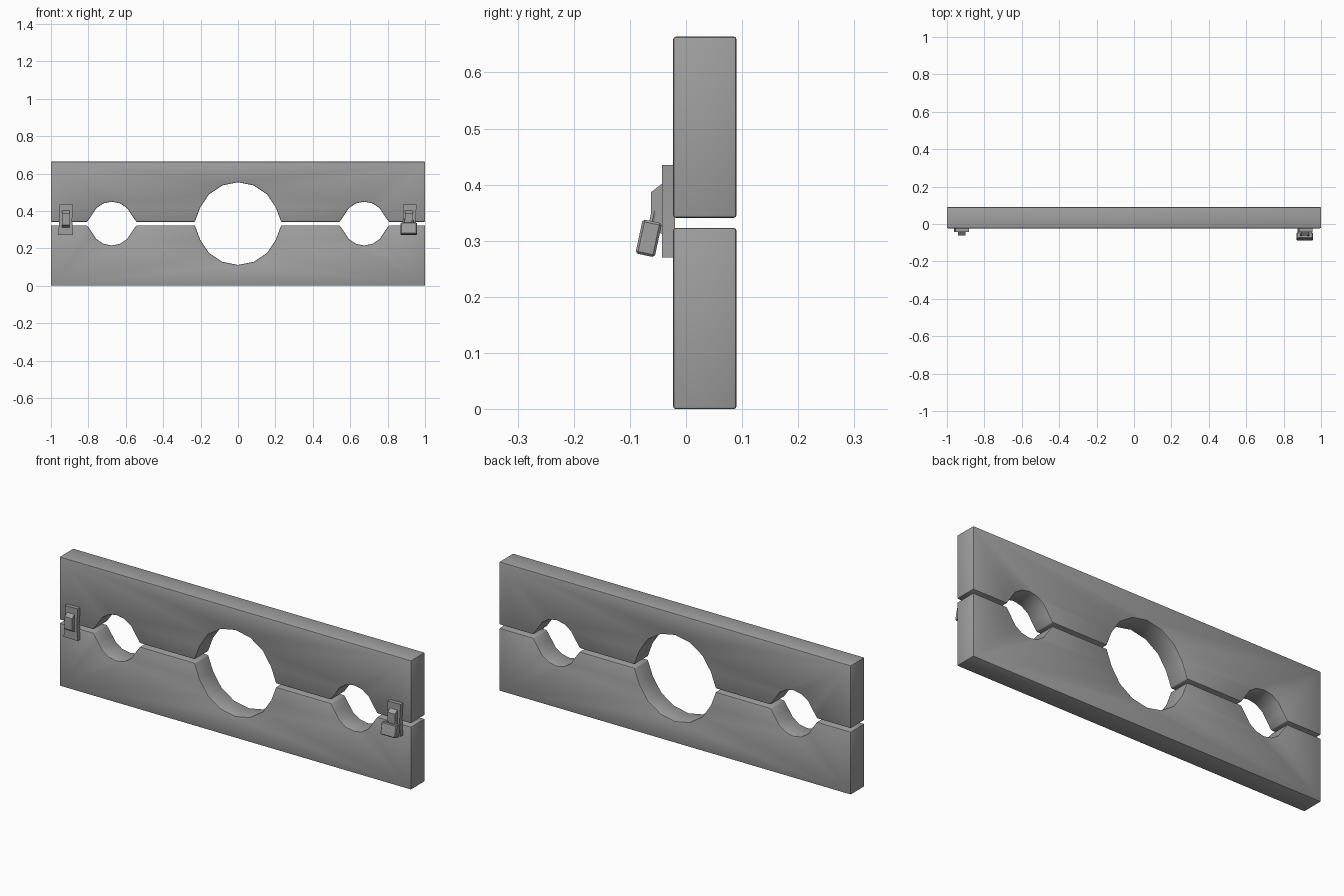
import bpy, bmesh, math
from mathutils import Matrix, Vector

if "Cube" in bpy.data.objects:
    bpy.data.objects.remove(bpy.data.objects["Cube"])

grey = bpy.data.materials.new("plain grey")
grey.use_nodes = True
colour = (0.35, 0.35, 0.35, 1)
grey.diffuse_color = colour
grey.node_tree.nodes["Principled BSDF"].inputs["Base Color"].default_value = colour


def finish(ob):
    ob.data.materials.append(grey)
    bpy.ops.object.select_all(action="DESELECT")
    ob.select_set(True)
    bpy.context.view_layer.objects.active = ob
    if ob.type == "CURVE":
        bpy.ops.object.convert(target="MESH")
    bpy.ops.object.shade_smooth_by_angle(angle=math.radians(35))
    return ob


def prism(name, outline, direction, bevel=0, segments=1):
    """Extrude a closed outline along a direction and soften its sharp edges."""
    bm = bmesh.new()
    face = bm.faces.new([bm.verts.new(p) for p in outline])
    top = bmesh.ops.extrude_face_region(bm, geom=[face])["geom"]
    bmesh.ops.translate(bm, vec=direction,
                        verts=[v for v in top if isinstance(v, bmesh.types.BMVert)])
    if face.is_valid and any(len(e.link_faces) < 2 for e in bm.edges):
        bmesh.ops.holes_fill(bm, edges=bm.edges)
    bmesh.ops.recalc_face_normals(bm, faces=bm.faces)
    if bevel:
        sharp = [e for e in bm.edges if e.calc_face_angle(0) > 0.6]
        bmesh.ops.bevel(bm, geom=sharp, offset=bevel, segments=segments,
                        profile=0.5, affect="EDGES", clamp_overlap=True)
    mesh = bpy.data.meshes.new(name)
    bm.to_mesh(mesh)
    bm.free()
    ob = bpy.data.objects.new(name, mesh)
    bpy.context.collection.objects.link(ob)
    return finish(ob)


# Boards: mirrored halves with three round openings and flared mouths
FRONT, BACK, MIDDLE, GAP, HEIGHT = -0.023, 0.09, 0.332, 0.009, 0.664


def board(name, side):
    pts = [(-1, GAP)]
    for cx, radius, mouth in ((-0.675, 0.115, 0.132), (0, 0.219, 0.231), (0.675, 0.115, 0.132)):
        pts.append((cx - mouth, GAP))
        for i in range(7):
            a = math.pi * (7 - i) / 8
            pts.append((cx + radius * math.cos(a), radius * math.sin(a) + 0.002))
        pts.append((cx + mouth, GAP))
    pts += [(1, GAP), (1, HEIGHT / 2), (-1, HEIGHT / 2)]
    outline = [(x, FRONT, MIDDLE + side * z) for x, z in pts]
    prism(name, outline, Vector((0, BACK - FRONT, 0)), 0.005, 2)


board("upper_board", 1)
board("lower_board", -1)

# Hasps: waisted plate with a sloped lug on the front
PLATE, LUG = -0.043, -0.062
for name, cx in (("right", -0.921), ("left", 0.915)):
    plate = [(-0.041, 0.27), (0.04, 0.27), (0.034, 0.35), (0.04, 0.435),
             (-0.034, 0.433), (-0.034, 0.35)]
    prism(name + "_hasp_plate", [(cx + x, PLATE, z) for x, z in plate],
          Vector((0, FRONT - PLATE + 0.003, 0)))
    lug = [(PLATE + 0.003, 0.404), (LUG, 0.387), (LUG, 0.325), (PLATE + 0.003, 0.31)]
    prism(name + "_hasp_lug", [(cx - 0.021, y, z) for y, z in lug], Vector((0.042, 0, 0)))

# Padlock: tilted body and bent shackle
tilt = Matrix.Translation((0.913, -0.0665, 0.3045)) @ Matrix.Rotation(-0.21, 4, "X")
body = [(-0.043, -0.0175, -0.031), (0.043, -0.0175, -0.031),
        (0.043, 0.0175, -0.031), (-0.043, 0.0175, -0.031)]
lock = prism("padlock_body", body, Vector((0, 0, 0.062)), 0.004)
lock.matrix_world = tilt

curve = bpy.data.curves.new("padlock_shackle", "CURVE")
curve.dimensions = "3D"
curve.bevel_depth = 0.006
curve.bevel_resolution = 1
path = [(-0.019, 0.026)]
path += [(-0.019 * math.cos(math.pi * i / 6), 0.043 + 0.018 * math.sin(math.pi * i / 6))
         for i in range(7)]
path.append((0.019, 0.026))
spline = curve.splines.new("POLY")
spline.points.add(len(path) - 1)
for point, (x, z) in zip(spline.points, path):
    point.co = (x, 0, z, 1)
shackle = bpy.data.objects.new("padlock_shackle", curve)
bpy.context.collection.objects.link(shackle)
finish(shackle).matrix_world = tilt
